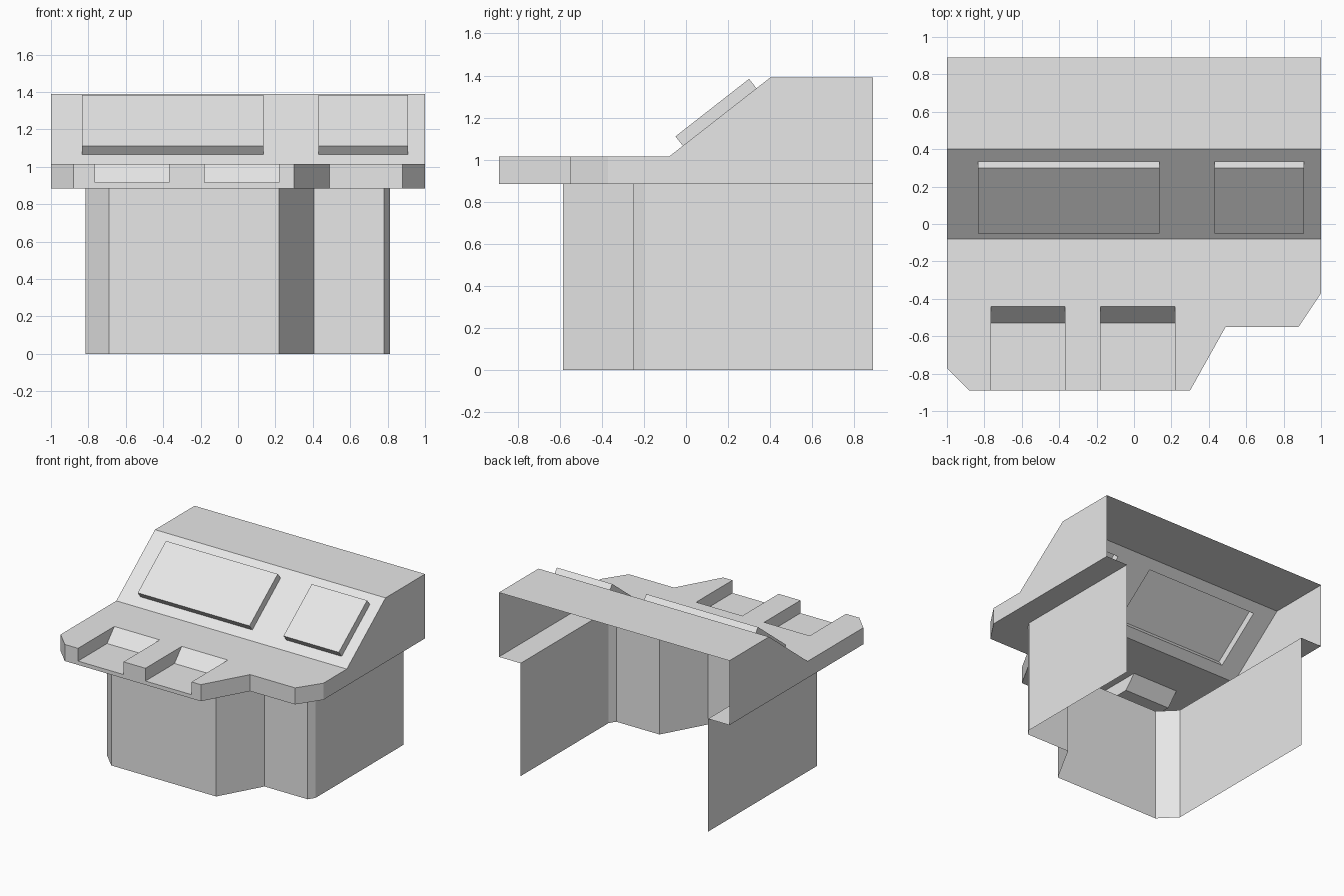
import bpy
import bmesh
from mathutils import Vector

if "Cube" in bpy.data.objects:
    bpy.data.objects.remove(bpy.data.objects["Cube"], do_unlink=True)

grey = bpy.data.materials.new("plain grey")
grey.use_nodes = True
GREY = (0.8, 0.8, 0.8, 1)
grey.diffuse_color = GREY
grey.node_tree.nodes["Principled BSDF"].inputs["Base Color"].default_value = GREY

# Shared heights and depths
BACK, RIM, DECK, TOP = 0.89, 0.885, 1.015, 1.39
SLOPE_Y0, SLOPE_Y1 = -0.08, 0.40
FRONT, TRAY_Z, TRAY_Y, TRAY_BACK = -0.89, 0.915, -0.53, -0.44
TRAYS = [(-0.765, -0.37), (-0.18, 0.22)]
SCREENS = [(-0.835, 0.135), (0.43, 0.91)]
SCREEN_Y0, SCREEN_Y1, SCREEN_T = -0.015, 0.335, 0.057

# Plan outlines, running from back left round the front to back right
desk = [(-1, BACK), (-1, -0.77), (-0.88, FRONT), (0.30, FRONT),
        (0.49, -0.55), (0.88, -0.55), (1, -0.37), (1, BACK)]
foot = [(-0.815, BACK), (-0.815, -0.46), (-0.69, -0.585), (0.22, -0.585),
        (0.405, -0.25), (0.78, -0.25), (0.812, -0.20), (0.812, BACK)]


def sheet(name, faces):
    """Open surface from polygons, each given with the way it faces."""
    bm = bmesh.new()
    for points, facing in faces:
        f = bm.faces.new([bm.verts.new(p) for p in points])
        f.normal_update()
        if f.normal.dot(Vector(facing)) < 0:
            f.normal_flip()
    bmesh.ops.remove_doubles(bm, verts=bm.verts, dist=0.0005)
    mesh = bpy.data.meshes.new(name)
    bm.to_mesh(mesh)
    bm.free()
    mesh.materials.append(grey)
    obj = bpy.data.objects.new(name, mesh)
    bpy.context.collection.objects.link(obj)
    return obj


def wall(p, q, z0, z1):
    """Upright quad whose outside is to the right of p -> q."""
    quad = [(*p, z0), (*q, z0), (*q, z1), (*p, z1)]
    return quad, (q[1] - p[1], p[0] - q[0], 0)


def on_slope(x, y, lift=0):
    """Point on the sloped panel, raised along its normal."""
    run, rise = SLOPE_Y1 - SLOPE_Y0, TOP - DECK
    normal = Vector((0, -rise, run)).normalized()
    return Vector((x, y, DECK + (y - SLOPE_Y0) * rise / run)) + normal * lift


UP, DOWN, LEFT, RIGHT = (0, 0, 1), (0, 0, -1), (1, 0, 0), (-1, 0, 0)

# Pedestal: open at the back and underneath
sheet("pedestal", [wall(p, q, 0, RIM) for p, q in zip(foot, foot[1:])])

# Underside of the overhanging desk
sheet("desk_underside", [
    ([(*a, RIM), (*b, RIM), (*d, RIM), (*c, RIM)], DOWN)
    for a, b, c, d in zip(desk, desk[1:], foot, foot[1:])])

# Desk top and front edge, both notched around the trays
deck = [(-1, SLOPE_Y0)] + desk[1:3]
edge = [desk[2]]
edge_face = [(*desk[2], RIM), (*desk[2], DECK)]
for x0, x1 in TRAYS:
    deck += [(x0, FRONT), (x0, TRAY_BACK), (x1, TRAY_BACK), (x1, FRONT)]
    edge_face += [(x0, FRONT, DECK), (x0, FRONT, TRAY_Z),
                  (x1, FRONT, TRAY_Z), (x1, FRONT, DECK)]
deck += desk[3:7] + [(1, SLOPE_Y0)]
edge_face += [(*desk[3], DECK), (*desk[3], RIM)]
sheet("desk_top", [([(*p, DECK) for p in deck], UP)])
sheet("desk_edge", [(edge_face, (0, -1, 0))] + [
    wall(desk[i], desk[i + 1], RIM, DECK) for i in (1, 3, 4, 5)])

# Trays: flat floor, slanted back, upright sides
for side, (x0, x1) in zip(("right", "left"), TRAYS):
    profile = [(FRONT, DECK), (FRONT, TRAY_Z), (TRAY_Y, TRAY_Z), (TRAY_BACK, DECK)]
    faces = [([(x0, *p) for p in profile], LEFT), ([(x1, *p) for p in profile], RIGHT)]
    for p, q in zip(profile[1:], profile[2:]):
        faces.append(([(x0, *p), (x1, *p), (x1, *q), (x0, *q)], UP))
    sheet(side + "_tray", faces)

# Cheeks closing both ends of the console
for name, x, y in (("right_cheek", -1, desk[1][1]), ("left_cheek", 1, desk[6][1])):
    profile = [(y, RIM), (y, DECK), (SLOPE_Y0, DECK), (SLOPE_Y1, TOP),
               (BACK, TOP), (BACK, RIM)]
    sheet(name, [([(x, *p) for p in profile], (x, 0, 0))])

# Flat top of the hood
sheet("hood_top", [([(-1, SLOPE_Y1, TOP), (1, SLOPE_Y1, TOP),
                     (1, BACK, TOP), (-1, BACK, TOP)], UP)])

# Sloped panel with an opening behind each screen
xs = [-1] + [x for s in SCREENS for x in s] + [1]
ys = [SLOPE_Y0, SCREEN_Y0, SCREEN_Y1, SLOPE_Y1]
sheet("sloped_panel", [
    ([on_slope(a, c), on_slope(b, c), on_slope(b, d), on_slope(a, d)], UP)
    for a, b in zip(xs, xs[1:]) for c, d in zip(ys, ys[1:])
    if not ((a, b) in SCREENS and c == SCREEN_Y0)])

# Raised screens, hollow behind
for name, (x0, x1) in zip(("wide_screen", "small_screen"), SCREENS):
    ring = [(x0, SCREEN_Y0), (x1, SCREEN_Y0), (x1, SCREEN_Y1), (x0, SCREEN_Y1)]
    faces = [([on_slope(*p, SCREEN_T) for p in ring], UP)]
    for p, q in zip(ring, ring[1:] + ring[:1]):
        quad = [on_slope(*p), on_slope(*q), on_slope(*q, SCREEN_T), on_slope(*p, SCREEN_T)]
        faces.append((quad, (q[1] - p[1], p[0] - q[0], 0)))
    sheet(name, faces)
